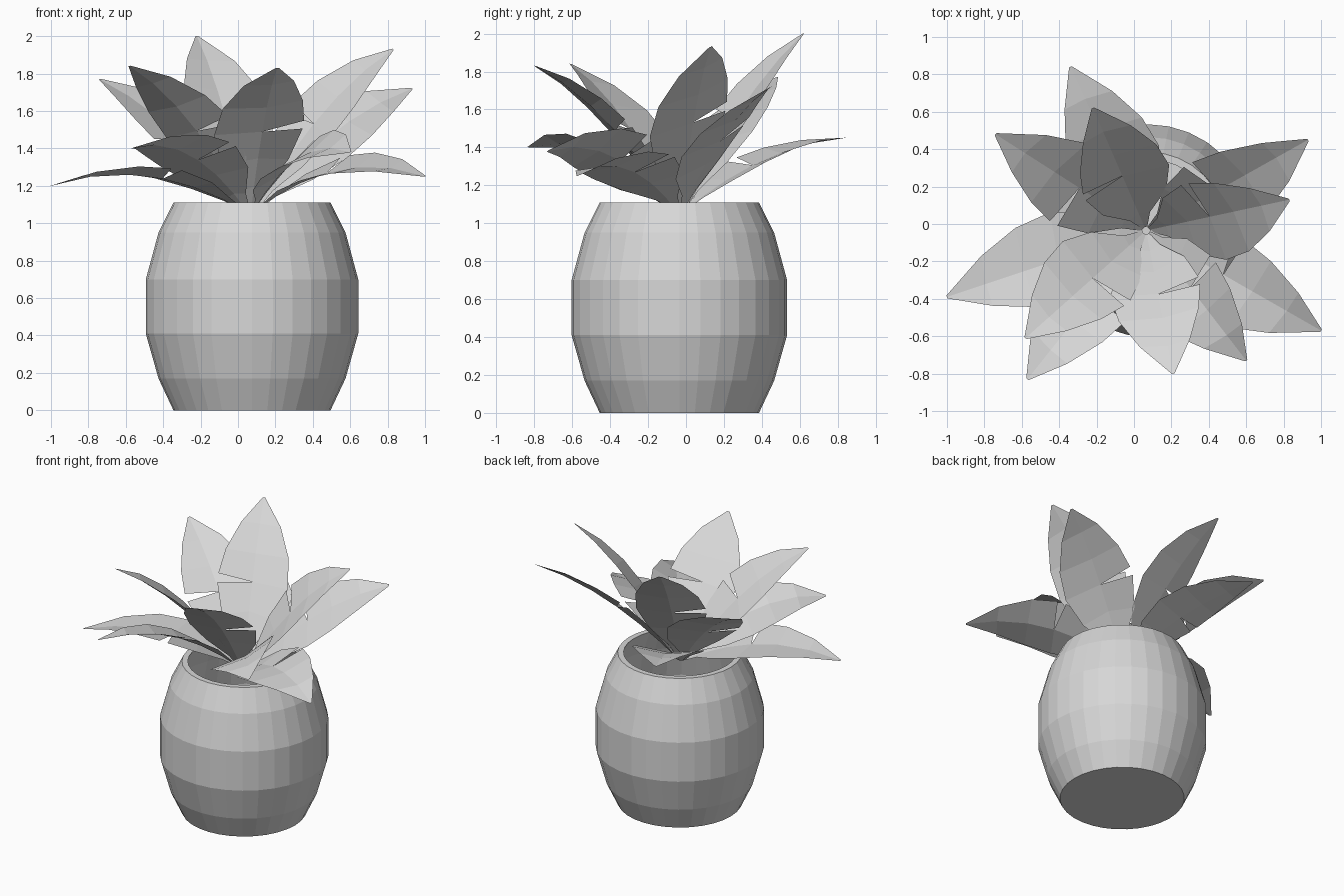
import bpy, bmesh, math
from mathutils import Vector

cube = bpy.data.objects.get("Cube")
if cube:
    bpy.data.objects.remove(cube, do_unlink=True)

GREY = (0.68, 0.68, 0.68, 1)
grey = bpy.data.materials.new("light_grey")
grey.use_nodes = True
grey.diffuse_color = GREY
grey.node_tree.nodes["Principled BSDF"].inputs["Base Color"].default_value = GREY

CX, CY = 0.075, -0.035


def finish(bm, name):
    mesh = bpy.data.meshes.new(name)
    bm.to_mesh(mesh)
    bm.free()
    mesh.materials.append(grey)
    ob = bpy.data.objects.new(name, mesh)
    bpy.context.collection.objects.link(ob)
    return ob


def make_pot(profile, sides=32):
    """Revolve (radius, height) points, capping both ends."""
    bm = bmesh.new()
    rings = []
    for r, z in profile:
        rings.append([bm.verts.new((CX + r * math.cos(math.tau * i / sides),
                                    CY + r * math.sin(math.tau * i / sides), z))
                      for i in range(sides)])
    for a, b in zip(rings, rings[1:]):
        for i in range(sides):
            j = (i + 1) % sides
            bm.faces.new((a[i], a[j], b[j], b[i]))
    bm.faces.new(rings[0][::-1])
    bm.faces.new(rings[-1])
    return finish(bm, "pot")


# Barrel wall, rim, then the hollow inside
make_pot([(0.42, 0), (0.5, 0.17), (0.568, 0.41), (0.568, 0.7), (0.5, 0.95),
          (0.42, 1.11), (0.38, 1.11), (0.46, 0.93), (0.52, 0.7), (0.52, 0.41), (0.39, 0.1)])

# Half leaf outlines: (rib position, edge position, half width)
# The left half is cut in two by a slit, the right half is whole
LEFT_LOWER = [(0, 0, 0.015), (0.12, 0.1, 0.06), (0.27, 0.24, 0.18), (0.43, 0.41, 0.235)]
LEFT_UPPER = [(0.43, 0.46, 0.235), (0.6, 0.61, 0.205), (0.8, 0.8, 0.125), (1, 1, 0.008)]
RIGHT = [(0, 0, 0.015), (0.12, 0.1, 0.06), (0.27, 0.23, 0.19), (0.43, 0.4, 0.255),
         (0.6, 0.58, 0.235), (0.8, 0.78, 0.15), (1, 1, 0.008)]


def make_leaf(name, tip, arch, roll):
    """Arched leaf, slightly folded along its rib and rolled left side up."""
    tip = Vector(tip)
    out = Vector((tip.x - CX, tip.y - CY, 0)).normalized()
    base = Vector((CX - 0.01, CY, 1.06)) + out * 0.02
    bend = (base + tip) / 2 + Vector((0, 0, arch))
    left = Vector((-out.y, out.x, 0))
    tilt = math.radians(roll)

    def rib(t):
        return base * (1 - t) ** 2 + bend * 2 * t * (1 - t) + tip * t ** 2

    bm = bmesh.new()
    for part, sign in ((LEFT_LOWER, 1), (LEFT_UPPER, 1), (RIGHT, -1)):
        rows = []
        for t_rib, t_edge, w in part:
            along = (bend - base).lerp(tip - bend, t_edge).normalized()
            up = along.cross(left)
            angle = sign * tilt + 0.13
            edge = rib(t_edge) + (left * sign * math.cos(angle) + up * math.sin(angle)) * w
            rows.append((bm.verts.new(rib(t_rib)), bm.verts.new(edge)))
        for (a, b), (c, d) in zip(rows, rows[1:]):
            bm.faces.new((a, b, d, c) if sign < 0 else (a, c, d, b))
    bmesh.ops.remove_doubles(bm, verts=bm.verts, dist=0.0005)
    return finish(bm, name)


# Leaf tip, arch height and roll in degrees
leaves = [
    ((-0.34, 0.84, 1.45), 0.16, 0), ((-0.74, 0.48, 1.77), 0.16, -12),
    ((-0.22, 0.62, 2.0), 0.18, 0), ((0.93, 0.45, 1.72), 0.18, 25),
    ((0.83, 0.13, 1.93), 0.2, 25), ((1.0, -0.57, 1.25), 0.26, 15),
    ((0.6, -0.73, 1.38), 0.27, 28), ((0.21, -0.8, 1.83), 0.2, 5),
    ((-0.57, -0.83, 1.4), 0.27, 15), ((-0.58, -0.61, 1.84), 0.2, 12),
    ((-1.0, -0.39, 1.2), 0.24, 5),
]
for n, (tip, arch, roll) in enumerate(leaves, 1):
    make_leaf(f"leaf_{n}", tip, arch, roll)
